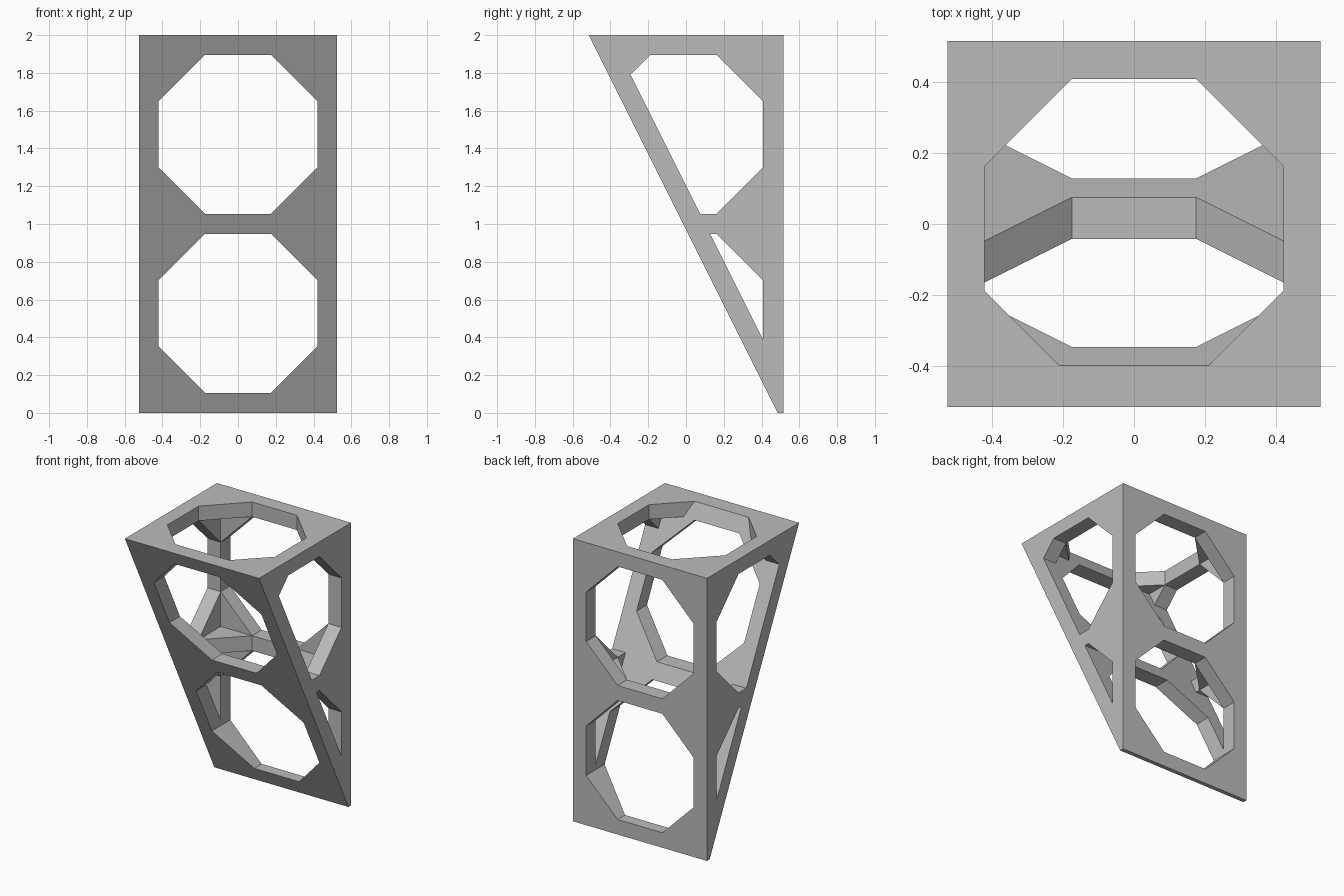
import bpy, bmesh
from mathutils import Vector

cube = bpy.data.objects.get("Cube")
if cube:
    bpy.data.objects.remove(cube, do_unlink=True)

HALF_W, HALF_D, HEIGHT = 0.525, 0.515, 2.0
INNER, FLAT = 0.421, 0.175          # octagon half size and half side
MID_Y = -0.013                      # centre of side and top openings
CELLS = (0.527, 1.475)              # heights of the two cell centres
SLOPE_N = Vector((0, -2, -1)).normalized()
SLOPE_P = Vector((0, -HALF_D + 0.117, HEIGHT))   # inside of the sloping panel

grey = bpy.data.materials.new("grey metal")
grey.use_nodes = True
colour = (0.5, 0.5, 0.5, 1)
grey.diffuse_color = colour
grey.node_tree.nodes["Principled BSDF"].inputs["Base Color"].default_value = colour


def prism(name, profile, axis, lo, hi, clip=False):
    """Extrude a 2D profile along an axis, optionally clipped behind the slope."""
    def place(p, t):
        c = list(p)
        c.insert(axis, t)
        return c
    bm = bmesh.new()
    face = bm.faces.new([bm.verts.new(place(p, lo)) for p in profile])
    new = bmesh.ops.extrude_face_region(bm, geom=[face])["geom"]
    for v in new:
        if isinstance(v, bmesh.types.BMVert):
            v.co[axis] = hi
    if clip:
        bmesh.ops.bisect_plane(bm, geom=bm.verts[:] + bm.edges[:] + bm.faces[:],
                               plane_co=SLOPE_P, plane_no=SLOPE_N, clear_outer=True)
        bmesh.ops.holes_fill(bm, edges=[e for e in bm.edges if e.is_boundary])
    bmesh.ops.recalc_face_normals(bm, faces=bm.faces)
    mesh = bpy.data.meshes.new(name)
    bm.to_mesh(mesh)
    bm.free()
    obj = bpy.data.objects.new(name, mesh)
    bpy.context.collection.objects.link(obj)
    return obj


def octagon(cx, cy):
    a, b = INNER, FLAT
    return [(cx + x, cy + y) for x, y in
            ((a, -b), (a, b), (b, a), (-b, a), (-a, b), (-a, -b), (-b, -a), (b, -a))]


# Wedge body
frame = prism("truss_frame", [(-HALF_D, HEIGHT), (HALF_D, HEIGHT), (HALF_D, 0),
                              (HALF_D - 0.03, 0)], 0, -HALF_W, HALF_W)
frame.data.materials.append(grey)

# Hollow cells, with openings through the sides, front and back, and top
cutters = []
for z in CELLS:
    y0, y1 = MID_Y - INNER, MID_Y + INNER
    square = [(y0, z - INNER), (y1, z - INNER), (y1, z + INNER), (y0, z + INNER)]
    cutters.append(prism("cell_cutter", square, 0, -INNER, INNER, True))
    cutters.append(prism("side_cutter", octagon(MID_Y, z), 0, -1, 1, True))
    cutters.append(prism("front_cutter", octagon(0, z), 1, -1, 1))
cutters.append(prism("top_cutter", octagon(0, MID_Y), 2, 0.9, 2.2, True))

for c in cutters:
    c.hide_render = True
    c.hide_set(True)
    mod = frame.modifiers.new(c.name, "BOOLEAN")
    mod.operation = "DIFFERENCE"
    mod.solver = "EXACT"
    mod.object = c

# Bake the cuts and drop the cutters
bpy.context.view_layer.update()
baked = bpy.data.meshes.new_from_object(
    frame.evaluated_get(bpy.context.evaluated_depsgraph_get()))
frame.modifiers.clear()
frame.data = baked
baked.name = "truss_frame"
baked.materials.clear()
baked.materials.append(grey)
for p in baked.polygons:
    p.material_index = 0
for c in cutters:
    bpy.data.objects.remove(c, do_unlink=True)
